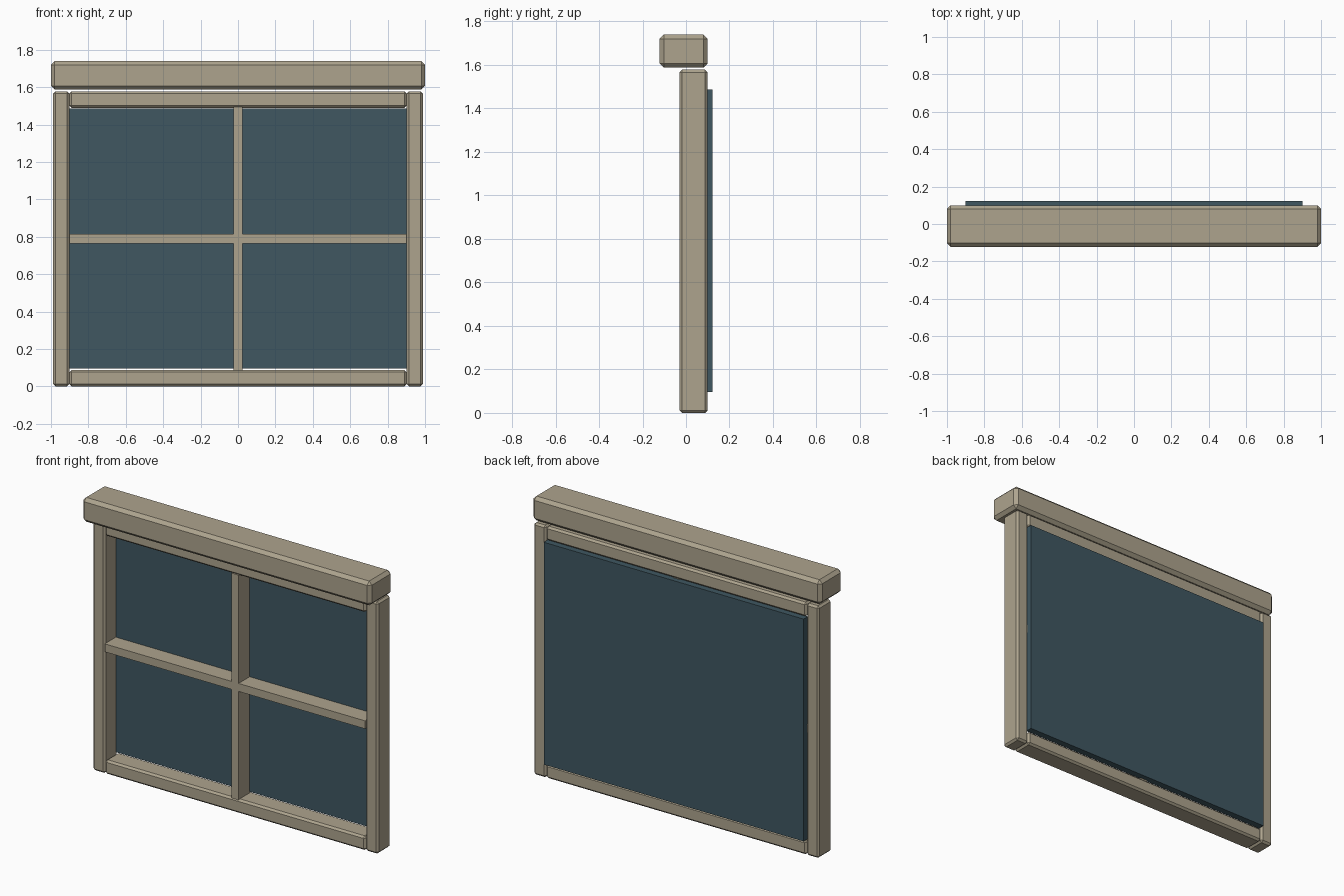
import bpy
import bmesh
from mathutils import Vector

if "Cube" in bpy.data.objects:
    bpy.data.objects.remove(bpy.data.objects["Cube"])


def material(name, rgb):
    m = bpy.data.materials.new(name)
    m.diffuse_color = (*rgb, 1.0)
    m.use_nodes = True
    m.node_tree.nodes["Principled BSDF"].inputs["Base Color"].default_value = m.diffuse_color
    return m


WOOD = material("weathered wood", (0.42, 0.37, 0.27))
GLASS = material("dark blue glass", (0.05, 0.095, 0.12))


def box(name, low, high, mat, chamfer=0.0):
    """Box between two corners, with optional flat chamfered edges."""
    low, high = Vector(low), Vector(high)
    bm = bmesh.new()
    bmesh.ops.create_cube(bm, size=1.0)
    bmesh.ops.scale(bm, vec=high - low, verts=bm.verts)
    mesh = bpy.data.meshes.new(name)
    bm.to_mesh(mesh)
    bm.free()
    mesh.materials.append(mat)
    obj = bpy.data.objects.new(name, mesh)
    obj.location = (low + high) / 2
    bpy.context.collection.objects.link(obj)
    if chamfer:
        bevel = obj.modifiers.new("chamfer", 'BEVEL')
        bevel.width = chamfer
        bevel.segments = 1
    return obj


FRONT, BACK = -0.03, 0.10    # frame depth
PANE_FRONT = 0.08
INNER = 0.902                # half width of the opening
TOP = 1.578                  # top of the frame

# Overhanging head beam
box("head_beam", (-1.0, -0.122, 1.587), (1.0, BACK, 1.739), WOOD, 0.02)

# Side posts
for side, x in (("left", -0.988), ("right", INNER)):
    box(side + "_post", (x, FRONT, 0), (x + 0.086, BACK, TOP), WOOD, 0.012)

# Bottom and top rails
for name, z in (("bottom_rail", 0.0), ("top_rail", TOP - 0.088)):
    box(name, (-INNER, FRONT, z), (INNER, BACK, z + 0.088), WOOD, 0.012)

# Glazing bars: one upright, with a crossbar on each side
box("upright_bar", (-0.025, FRONT, 0.085), (0.025, PANE_FRONT + 0.01, 1.493), WOOD)
for side, x0, x1 in (("left", -INNER, -0.025), ("right", 0.025, INNER)):
    box(side + "_crossbar", (x0, FRONT, 0.765), (x1, PANE_FRONT + 0.01, 0.815), WOOD)

# Glass pane, slightly proud of the back of the frame
box("glass_pane", (-0.9, PANE_FRONT, 0.095), (0.9, 0.122, 1.487), GLASS)
